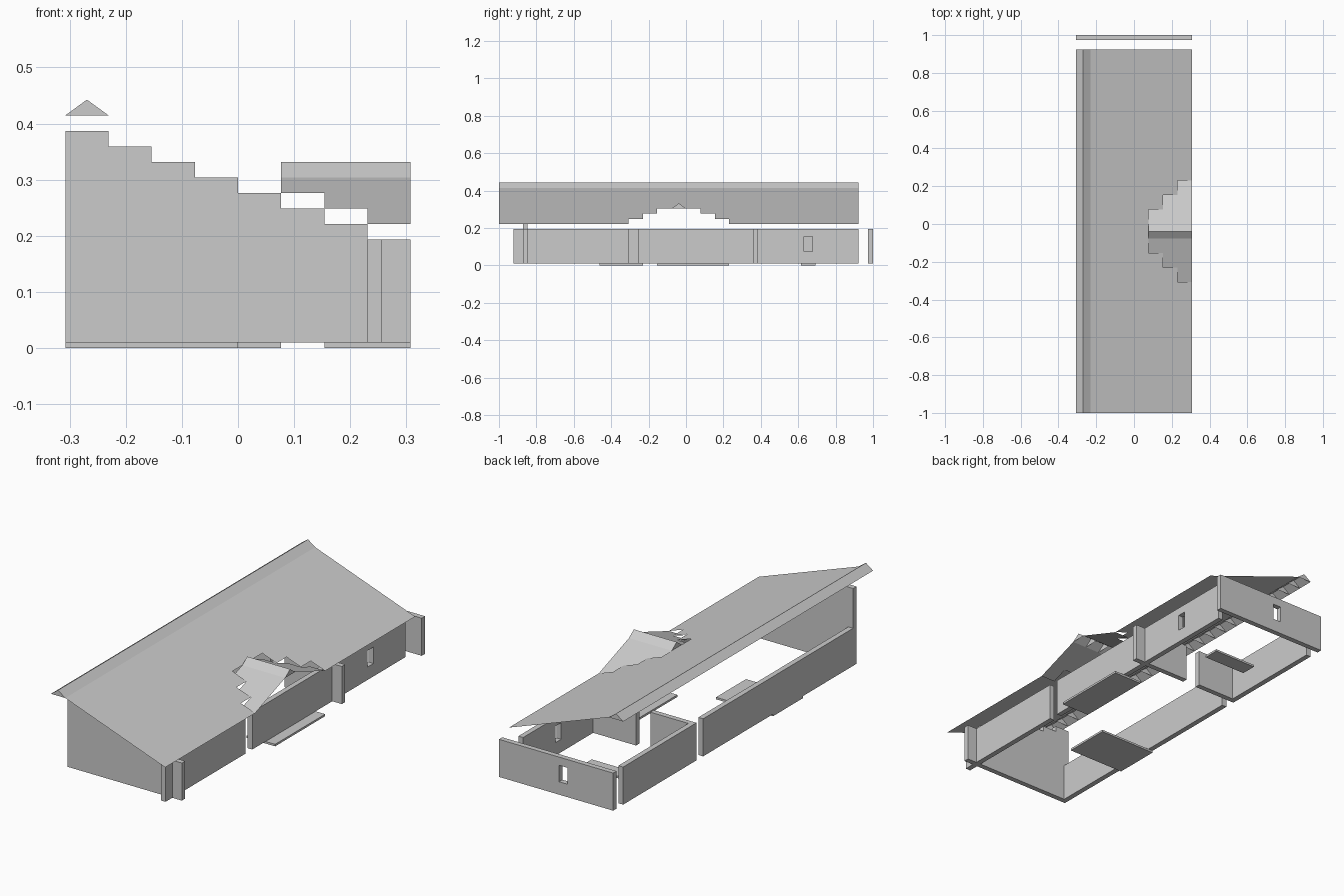
import bpy, bmesh

if "Cube" in bpy.data.objects:
    bpy.data.objects.remove(bpy.data.objects["Cube"])

U = 2 / 26            # plan module
T = U / 3             # wall thickness
D = 2 * T             # wall inset inside a module
H = 0.0277            # rise per roof row
Z0, ZW = 0.01, 0.193  # wall bottom and top
X = 4 * U             # half width


def add_object(name, bm):
    bmesh.ops.remove_doubles(bm, verts=bm.verts, dist=1e-5)
    mesh = bpy.data.meshes.new(name)
    bm.to_mesh(mesh)
    bm.free()
    obj = bpy.data.objects.new(name, mesh)
    bpy.context.collection.objects.link(obj)
    return obj


def face(bm, pts):
    return bm.faces.new([bm.verts.new(p) for p in pts])


def box(name, x, y, z):
    bm = bmesh.new()
    bmesh.ops.create_cube(bm, size=1)
    for v in bm.verts:
        v.co = [a[0] if c < 0 else a[1] for a, c in zip((x, y, z), v.co)]
    return add_object(name, bm)


def cut_window(wall, x, y):
    cutter = box("window_cutter", x, y, (0.073, 0.153))
    mod = wall.modifiers.new("window", "BOOLEAN")
    mod.object, mod.solver = cutter, "EXACT"
    bpy.context.view_layer.update()
    dg = bpy.context.evaluated_depsgraph_get()
    mesh = bpy.data.meshes.new_from_object(wall.evaluated_get(dg))
    wall.modifiers.clear()
    wall.data = mesh
    bpy.data.objects.remove(cutter)


# Stepped gable wall at the front
bm = bmesh.new()
y0 = -12 * U + D
profile = [(X, Z0), (-X, Z0)]
for i in range(8):
    top = ZW + (7 - i) * H
    profile += [(-X + i * U, top), (-X + (i + 1) * U, top)]
f = face(bm, [(x, y0, z) for x, z in profile])
ext = bmesh.ops.extrude_face_region(bm, geom=[f])
for v in ext["geom"]:
    if isinstance(v, bmesh.types.BMVert):
        v.co.y += T
bmesh.ops.recalc_face_normals(bm, faces=bm.faces)
add_object("front_gable_wall", bm)

# Right walls, with an open slit between the first two
xr = (3 * U, 3 * U + T)
box("right_wall_front", xr, (-12 * U, -4 * U), (Z0, ZW))
right_rear = box("right_wall_rear", xr, (-4 * U + D, 12 * U), (Z0, ZW))
cut_window(right_rear, (0.2, 0.3), (8.5 * U - 0.022, 8.5 * U + 0.022))

# Left walls
xl = (-X, -X + T)
box("left_wall_front", xl, (y0 + T, 4 * U), (Z0, ZW))
box("left_wall_rear", xl, (4 * U + D, 12 * U), (Z0, ZW))

# Rear wall
rear = box("rear_wall", (-X, X), (1 - T, 1), (Z0, ZW))
cut_window(rear, (-U / 2 - 0.022, -U / 2 + 0.022), (0.9, 1.1))

# Inner partition with a doorway; its right end sticks out as a fin
yp = (4 * U + D, 4 * U + D + T)
box("partition_left", (-X + T, -U), yp, (Z0, ZW))
box("partition_right", (0, X), yp, (Z0, ZW))

# Doorway floor slabs
box("floor_slab_right", (2 * U, X), (-2 * U, 3 * U), (0, Z0))
box("floor_slab_left", (-X, 0), (-6 * U, -3 * U), (0, Z0))
box("floor_slab_rear", (-2 * U, U), (8 * U, 9 * U), (0, Z0))

# Main roof: sheet of tiles, leaving out the stepped dormer opening
EAVE = ZW + H
bm = bmesh.new()
for row in range(7):
    xa, xb = X - row * U, X - (row + 1) * U
    za, zb = EAVE + row * H, EAVE + (row + 1) * H
    for j in range(-13, 12):
        if row < 3 and -4 + row <= j <= 2 - row:
            continue
        face(bm, [(xa, j * U, za), (xa, (j + 1) * U, za),
                  (xb, (j + 1) * U, zb), (xb, j * U, zb)])
add_object("main_roof", bm)


def ridge(name, place, start, count):
    """Open-bottomed ridge tiles with a triangular cap at every module."""
    bm = bmesh.new()
    section = [(-U / 2, 0), (0, 0.028), (U / 2, 0)]
    for k in range(count + 1):
        s = start + k * U
        face(bm, [place(s, a, h) for a, h in section])
        if k < count:
            for (a, h), (b, g) in zip(section, section[1:]):
                face(bm, [place(s, a, h), place(s + U, a, h),
                          place(s + U, b, g), place(s, b, g)])
    for f in bm.faces:
        f.normal_update()
        if f.normal.z < -0.1:
            f.normal_flip()
    return add_object(name, bm)


ridge("main_ridge", lambda s, a, h: (-3.5 * U + a, s, EAVE + 7 * H + h), -1, 25)
ridge("dormer_ridge", lambda s, a, h: (s, -U / 2 + a, EAVE + 3 * H + h), U, 3)

# Dormer slopes, mirrored about the dormer ridge
bm = bmesh.new()
for side in (-1, 1):
    for i in range(3):
        ya, yb = [-U / 2 + side * (k + 0.5) * U for k in (i, i + 1)]
        za, zb = EAVE + (3 - i) * H, EAVE + (2 - i) * H
        for c in range(i + 1, 4):
            f = face(bm, [(c * U, ya, za), ((c + 1) * U, ya, za),
                          ((c + 1) * U, yb, zb), (c * U, yb, zb)])
            f.normal_update()
            if f.normal.z < 0:
                f.normal_flip()
add_object("dormer_roof", bm)
